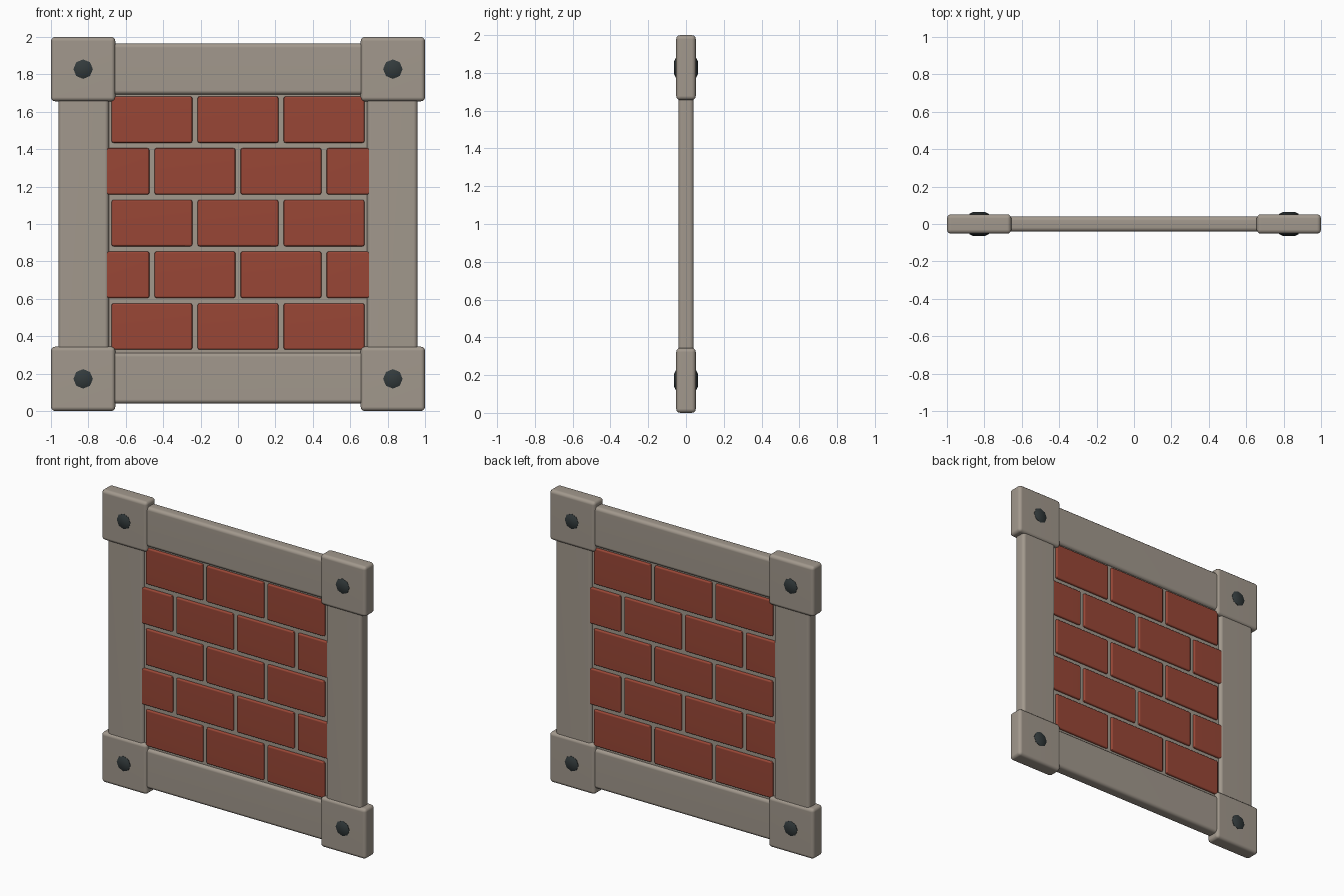
import bpy, bmesh, math

if "Cube" in bpy.data.objects:
    bpy.data.objects.remove(bpy.data.objects["Cube"])


def material(name, rgb):
    m = bpy.data.materials.new(name)
    m.diffuse_color = (*rgb, 1.0)
    m.use_nodes = True
    m.node_tree.nodes["Principled BSDF"].inputs["Base Color"].default_value = m.diffuse_color
    return m


STONE = material("warm grey stone", (0.36, 0.315, 0.265))
BRICK = material("red brick", (0.318, 0.062, 0.037))
IRON = material("dark iron", (0.033, 0.043, 0.045))


def finish(bm, name, mat):
    me = bpy.data.meshes.new(name)
    bmesh.ops.recalc_face_normals(bm, faces=bm.faces)
    bm.to_mesh(me)
    bm.free()
    me.materials.append(mat)
    ob = bpy.data.objects.new(name, me)
    bpy.context.collection.objects.link(ob)
    for o in bpy.context.selected_objects:
        o.select_set(False)
    ob.select_set(True)
    bpy.context.view_layer.objects.active = ob
    bpy.ops.object.shade_smooth_by_angle(angle=math.radians(46))
    return ob


def box(name, x0, x1, z0, z1, half_depth, bevel, mat, segments=3):
    """Rounded box, symmetric in y."""
    bm = bmesh.new()
    bmesh.ops.create_cube(bm, size=1)
    for v in bm.verts:
        v.co = (x0 if v.co.x < 0 else x1,
                math.copysign(half_depth, v.co.y),
                z0 if v.co.z < 0 else z1)
    if bevel:
        bmesh.ops.bevel(bm, geom=bm.edges[:], offset=bevel, segments=segments,
                        profile=0.5, affect='EDGES')
    ob = finish(bm, name, mat)
    if bevel:
        ob.modifiers.new("flat face normals", 'WEIGHTED_NORMAL').keep_sharp = True
    return ob


def bolt(name, x, z):
    """Eight-sided bolt with chamfered heads on both sides."""
    bm = bmesh.new()
    rings = []
    for y, r in ((-0.064, 0.032), (-0.054, 0.052), (0.054, 0.052), (0.064, 0.032)):
        rings.append([bm.verts.new((x + r * math.cos(i * math.pi / 4), y,
                                    z + r * math.sin(i * math.pi / 4)))
                      for i in range(8)])
    for a, b in zip(rings, rings[1:]):
        for i in range(8):
            j = (i + 1) % 8
            bm.faces.new((a[i], a[j], b[j], b[i]))
    bm.faces.new(rings[0])
    bm.faces.new(rings[-1])
    finish(bm, name, IRON)


# Frame beams
for side, s in (("left", -1), ("right", 1)):
    a, b = sorted((s * 0.69, s * 0.96))
    box(f"{side}_beam", a, b, 0.2, 1.8, 0.041, 0.022, STONE)
for name, z0, z1 in (("bottom_beam", 0.04, 0.312), ("top_beam", 1.692, 1.965)):
    box(name, -0.8, 0.8, z0, z1, 0.041, 0.022, STONE)

# Corner blocks with bolts
for side, s in (("left", -1), ("right", 1)):
    for level, z in (("bottom", 0.172), ("top", 1.828)):
        x = s * 0.828
        box(f"{level}_{side}_corner", x - 0.172, x + 0.172, z - 0.172, z + 0.172,
            0.052, 0.022, STONE)
        bolt(f"{level}_{side}_bolt", x, z)

# Mortar panel
box("mortar_panel", -0.75, 0.75, 0.25, 1.75, 0.022, 0, STONE)

# Bricks in running bond; alternate rows end in half bricks tucked into the frame
FULL = [(-0.676, -0.244), (-0.216, 0.216), (0.244, 0.676)]
OFFSET = [(-0.72, -0.474), (-0.446, -0.014), (0.014, 0.446), (0.474, 0.72)]
for row in range(5):
    z = 0.452 + row * 0.2765
    for i, (x0, x1) in enumerate(OFFSET if row % 2 else FULL):
        box(f"brick_{row + 1}_{i + 1}", x0, x1, z - 0.124, z + 0.124,
            0.037, 0.010, BRICK, 2)
